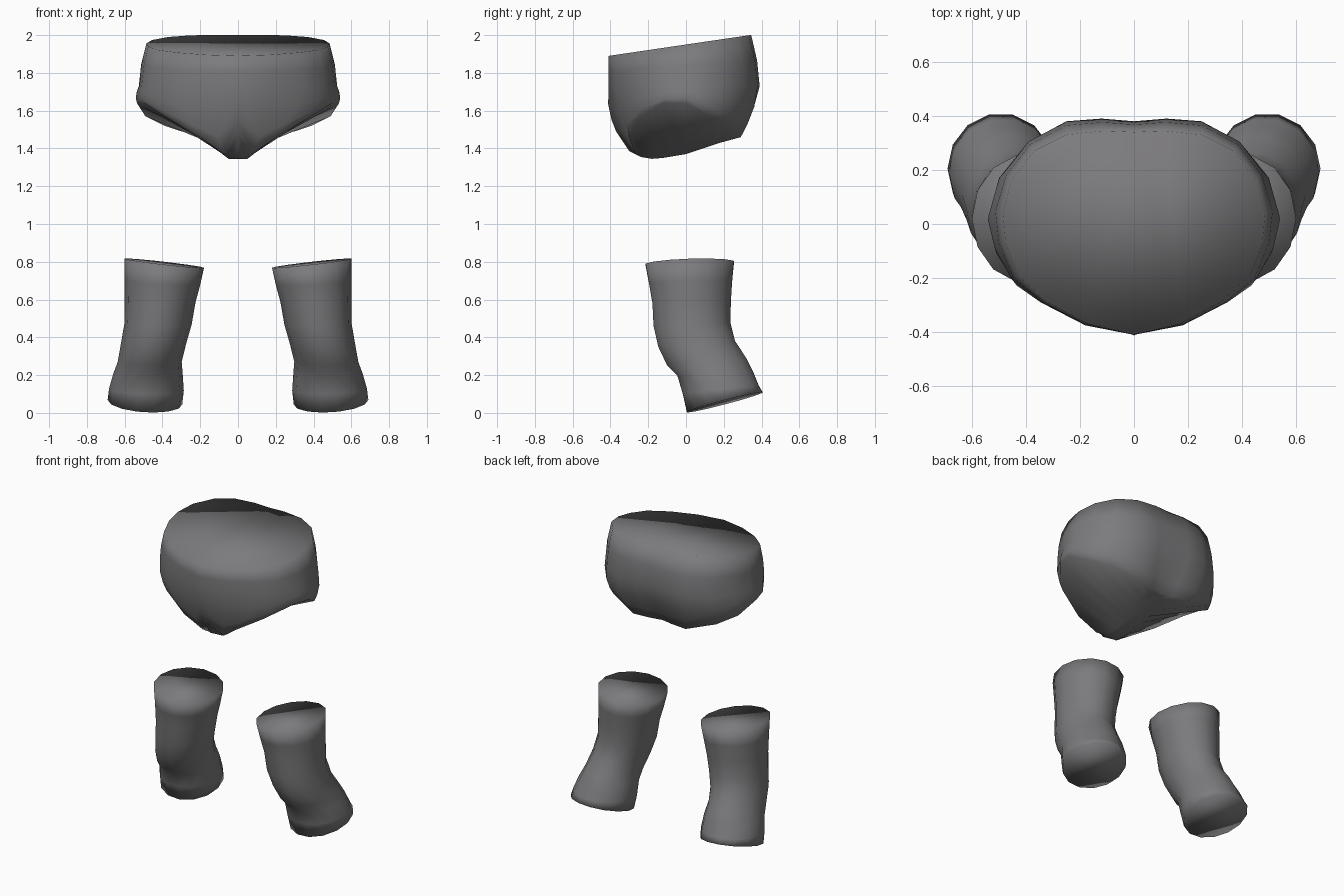
import bpy, bmesh, math
from mathutils import Vector

if "Cube" in bpy.data.objects:
    bpy.data.objects.remove(bpy.data.objects["Cube"])

grey = bpy.data.materials.new("dark grey")
grey.diffuse_color = (0.2, 0.195, 0.203, 1)
grey.use_nodes = True
grey.node_tree.nodes["Principled BSDF"].inputs["Base Color"].default_value = grey.diffuse_color


def finish(bm, name):
    bmesh.ops.remove_doubles(bm, verts=bm.verts, dist=0.0005)
    bmesh.ops.recalc_face_normals(bm, faces=bm.faces)
    me = bpy.data.meshes.new(name)
    bm.to_mesh(me)
    bm.free()
    me.materials.append(grey)
    for p in me.polygons:
        p.use_smooth = True
    ob = bpy.data.objects.new(name, me)
    bpy.context.collection.objects.link(ob)
    return ob


# Pelvis: columns from front to back: top xy, middle xy, leg-opening edge xyz, crotch yz
COLS = [
    ((0, -.41), (0, -.41), (0, -.37, 1.49), (-.30, 1.385)),
    ((.17, -.37), (.18, -.375), (.08, -.27, 1.375), (-.24, 1.355)),
    ((.32, -.29), (.345, -.29), (.20, -.30, 1.46), (-.18, 1.345)),
    ((.43, -.19), (.455, -.20), (.37, -.25, 1.56), (-.12, 1.35)),
    ((.475, -.07), (.51, -.07), (.50, -.12, 1.64), (-.06, 1.36)),
    ((.485, .04), (.525, .05), (.535, .0, 1.64), (.0, 1.37)),
    ((.455, .16), (.48, .19), (.49, .13, 1.57), (.06, 1.39)),
    ((.37, .27), (.39, .305), (.39, .23, 1.52), (.12, 1.41)),
    ((.25, .33), (.25, .38), (.20, .29, 1.46), (.18, 1.43)),
    ((.11, .345), (.12, .39), (.08, .27, 1.455), (.22, 1.445)),
    ((0, .34), (0, .38), (0, .255, 1.455), (.235, 1.45)),
]


def column(top, mid, edge, crotch):
    t = Vector((*top, 1.89 + (top[1] + .41) * .147))
    m = Vector((*mid, 1.73))
    e = Vector(edge)
    u = t * .3 + m * .7
    u.z = (t.z + m.z) / 2
    pts = [t, u, m]
    for f in (.4, .75):
        p = m.lerp(e, f)
        push = 1 + (1.73 - e.z) * .2 * 4 * f * (1 - f)
        pts.append(Vector((p.x * push, p.y * push, p.z)))
    w = .05 if edge[0] else 0
    pts += [e, Vector((w, *crotch)), Vector((0, *crotch))]
    return pts


bm = bmesh.new()
grid = [[bm.verts.new(p) for p in column(*c)] for c in COLS]
for a, b in zip(grid, grid[1:]):
    for j in range(len(a) - 1):
        bm.faces.new((a[j], b[j], b[j + 1], a[j + 1]))
bm.faces.new([c[0] for c in grid])
# Mirror the half across x = 0 and weld the seam
half = bmesh.ops.duplicate(bm, geom=bm.verts[:] + bm.edges[:] + bm.faces[:])["geom"]
for v in half:
    if isinstance(v, bmesh.types.BMVert):
        v.co.x = -v.co.x
finish(bm, "pelvis")

# Knees: rings as inner x, outer x, front y, front z, back y, back z, sideways tilt
RINGS = [
    (.18, .60, -.22, .785, .26, .80, .024),
    (.20, .60, -.20, .68, .25, .70, .012),
    (.225, .60, -.183, .58, .243, .59, 0),
    (.245, .602, -.177, .46, .24, .48, 0),
    (.275, .62, -.152, .35, .265, .38, 0),
    (.298, .637, -.105, .25, .325, .29, 0),
    (.293, .66, -.05, .195, .36, .22, 0),
    (.287, .683, -.022, .10, .39, .145, .005),
    (.295, .69, 0, .003, .41, .11, .012),
]
N = 14
for side, name in ((1, "knee_right"), (-1, "knee_left")):
    bm = bmesh.new()
    loops = []
    for xi, xo, yf, zf, yb, zb, tilt in RINGS:
        loop = []
        for k in range(N):
            a = 2 * math.pi * k / N
            c, s = math.cos(a), math.sin(a)
            loop.append(bm.verts.new((
                side * ((xi + xo) / 2 + (xo - xi) / 2 * c),
                (yf + yb) / 2 + (yb - yf) / 2 * s,
                (zf + zb) / 2 + (zb - zf) / 2 * s + tilt * c)))
        loops.append(loop)
    for a, b in zip(loops, loops[1:]):
        for k in range(N):
            bm.faces.new((a[k], a[(k + 1) % N], b[(k + 1) % N], b[k]))
    bm.faces.new(loops[0])
    bm.faces.new(loops[-1])
    finish(bm, name)
